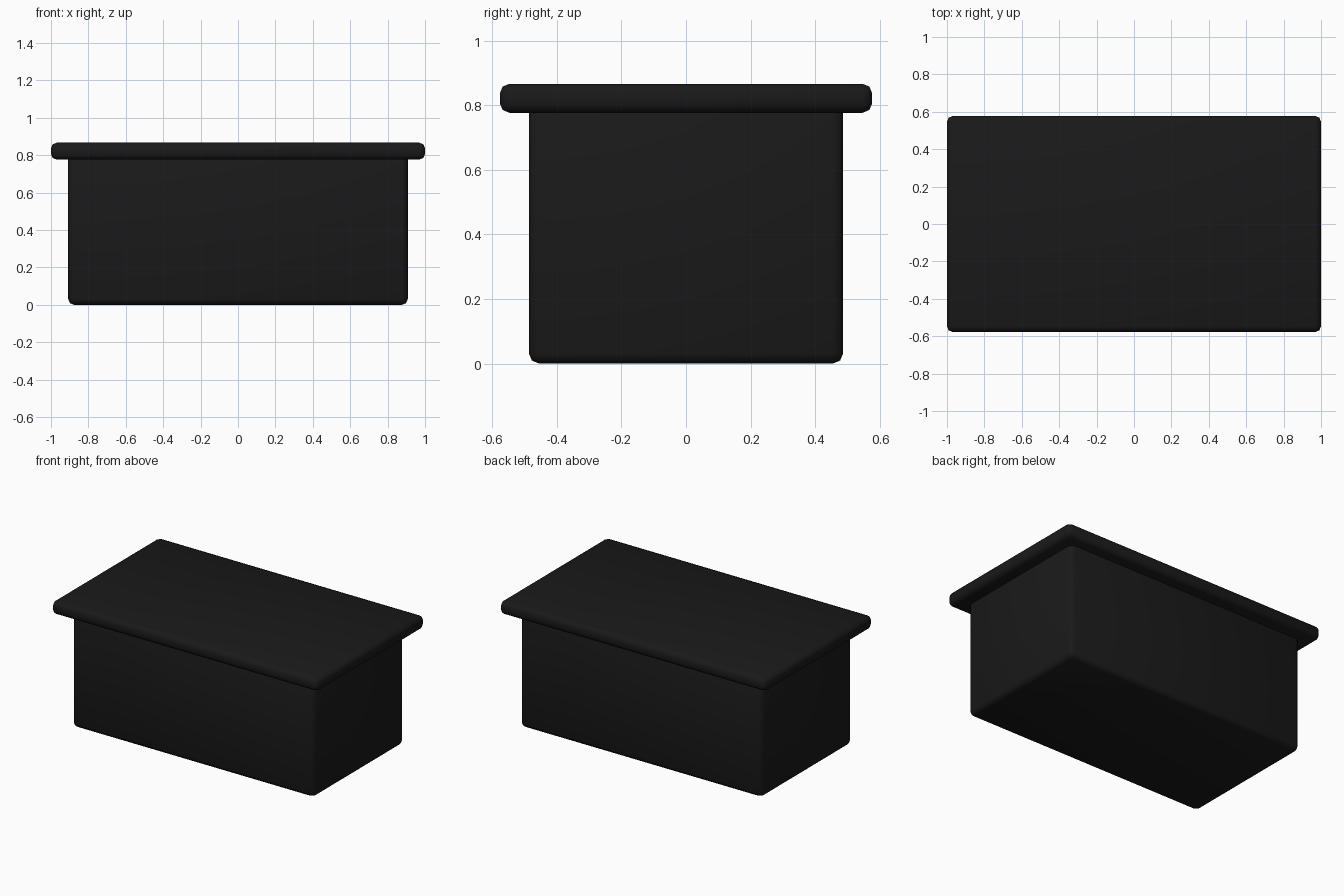
import bpy
import math

if "Cube" in bpy.data.objects:
    bpy.data.objects.remove(bpy.data.objects["Cube"])


def rounded_box(name, half_x, half_y, z0, z1, bevel, mat):
    """Box between two heights with softly bevelled edges."""
    bpy.ops.mesh.primitive_cube_add(size=2, location=(0, 0, (z0 + z1) / 2))
    ob = bpy.context.object
    ob.name = name
    ob.scale = (half_x, half_y, (z1 - z0) / 2)
    bpy.ops.object.transform_apply(location=False, rotation=False, scale=True)
    mod = ob.modifiers.new("soft_edges", "BEVEL")
    mod.width = bevel
    mod.segments = 2
    mod.limit_method = 'ANGLE'
    bpy.ops.object.modifier_apply(modifier=mod.name)
    bpy.ops.object.shade_smooth_by_angle(angle=math.radians(50))
    ob.data.materials.append(mat)
    return ob


black = bpy.data.materials.new("black")
black.diffuse_color = (0.01, 0.01, 0.01, 1)
black.use_nodes = True
black.node_tree.nodes["Principled BSDF"].inputs["Base Color"].default_value = black.diffuse_color

# Body, its top edge tucked inside the lid
rounded_box("body", 0.908, 0.487, 0.0, 0.82, 0.032, black)

# Overhanging slab lid
rounded_box("lid", 1.0, 0.577, 0.777, 0.867, 0.03, black)
